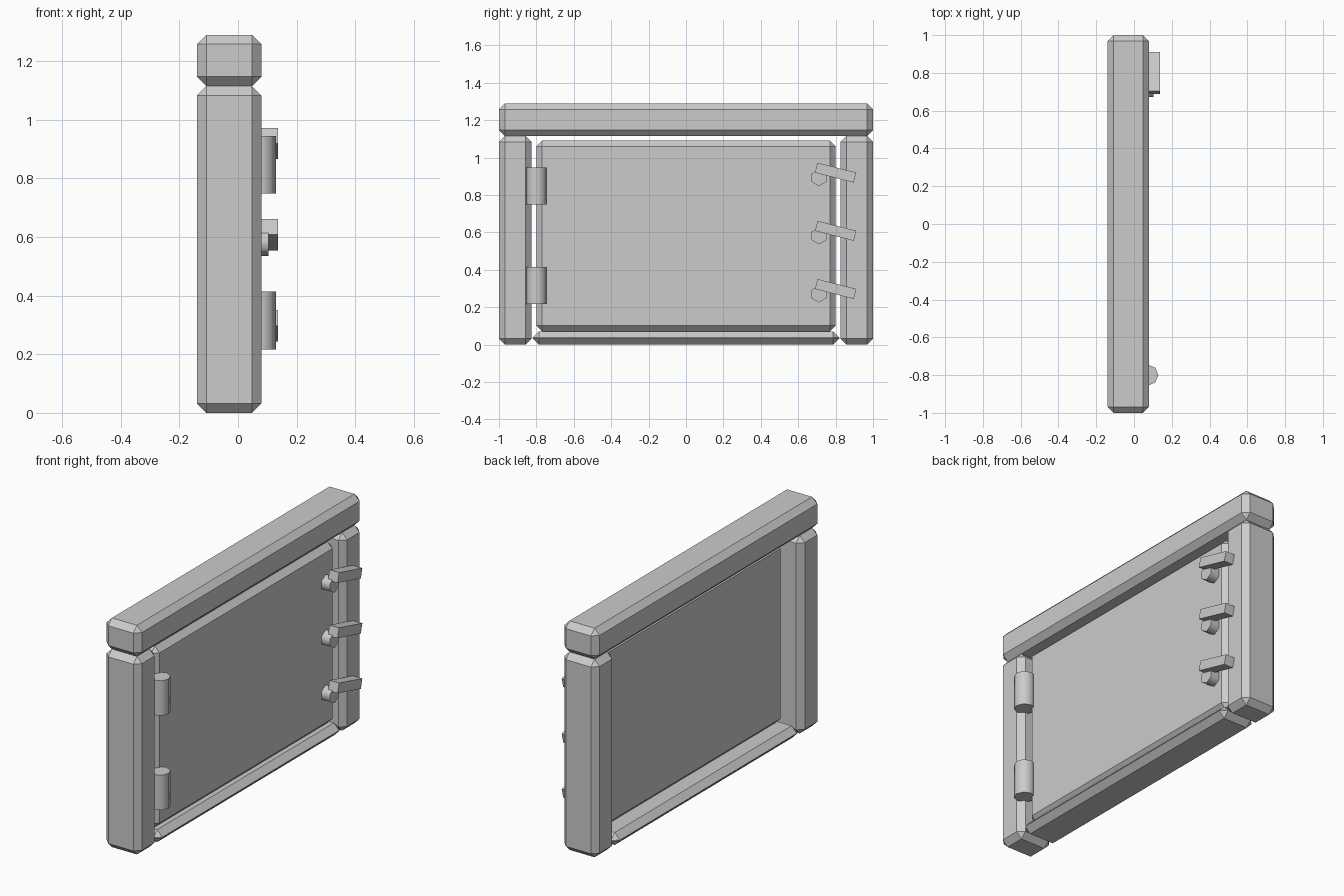
import bpy, bmesh, math
from mathutils import Matrix

if "Cube" in bpy.data.objects:
    bpy.data.objects.remove(bpy.data.objects["Cube"])

grey = bpy.data.materials.new("plain grey")
grey.diffuse_color = (0.6, 0.6, 0.6, 1)
grey.use_nodes = True
grey.node_tree.nodes["Principled BSDF"].inputs["Base Color"].default_value = grey.diffuse_color


def finish(name, bm):
    me = bpy.data.meshes.new(name)
    bm.to_mesh(me)
    bm.free()
    me.materials.append(grey)
    ob = bpy.data.objects.new(name, me)
    bpy.context.collection.objects.link(ob)
    return ob


def box(name, lo, hi, bevel=0.0, tilt=0.0):
    """Box between two corners, optionally chamfered, tilted about x."""
    size = [b - a for a, b in zip(lo, hi)]
    mid = [(a + b) / 2 for a, b in zip(lo, hi)]
    bm = bmesh.new()
    bmesh.ops.create_cube(bm, size=1)
    bmesh.ops.scale(bm, vec=size, verts=bm.verts)
    if bevel:
        bmesh.ops.bevel(bm, geom=bm.edges[:], offset=bevel, segments=1,
                        affect='EDGES', profile=0.5)
    bm.transform(Matrix.Translation(mid) @ Matrix.Rotation(tilt, 4, 'X'))
    return finish(name, bm)


def cylinder(name, center, radius, depth, sides, rot=Matrix()):
    bm = bmesh.new()
    bmesh.ops.create_cone(bm, cap_ends=True, segments=sides, radius1=radius,
                          radius2=radius, depth=depth)
    bm.transform(Matrix.Translation(center) @ rot)
    ob = finish(name, bm)
    # round sides, sharp caps
    bpy.ops.object.select_all(action='DESELECT')
    ob.select_set(True)
    bpy.context.view_layer.objects.active = ob
    bpy.ops.object.shade_smooth_by_angle(angle=math.radians(65))
    return ob


X0, X1 = -0.14, 0.08   # frame depth

# Frame
box("lintel", (X0, -1, 1.115), (X1, 1, 1.29), 0.032)
box("hinge_post", (X0, -1, 0), (X1, -0.825, 1.115), 0.032)
box("latch_post", (X0, 0.825, 0), (X1, 1, 1.115), 0.032)
box("sill", (X0, -0.82, 0), (X1, 0.82, 0.07), 0.033)

# Door panel
box("door_panel", (-0.05, -0.8, 0.07), (0.05, 0.8, 1.09), 0.031)

# Hinges
for i, z in enumerate((0.315, 0.847)):
    cylinder(f"hinge_{i + 1}", (0.074, -0.8, z), 0.055, 0.197, 8)

# Latches: hexagonal pivot with a tilted bar resting on the post
to_x = Matrix.Rotation(math.radians(90), 4, 'Y')
hexa = to_x @ Matrix.Rotation(math.radians(30), 4, 'Z')
hexa = to_x @ Matrix.Rotation(math.radians(90), 4, 'Z')
for i in range(3):
    z = 0.297 + 0.311 * i
    box(f"latch_bar_{i + 1}", (0.078, 0.693, z - 0.0275),
        (0.137, 0.907, z + 0.0275), tilt=math.radians(-14.4))
    cylinder(f"latch_pivot_{i + 1}", (0.074, 0.711, z - 0.027), 0.045, 0.06, 6, hexa)
